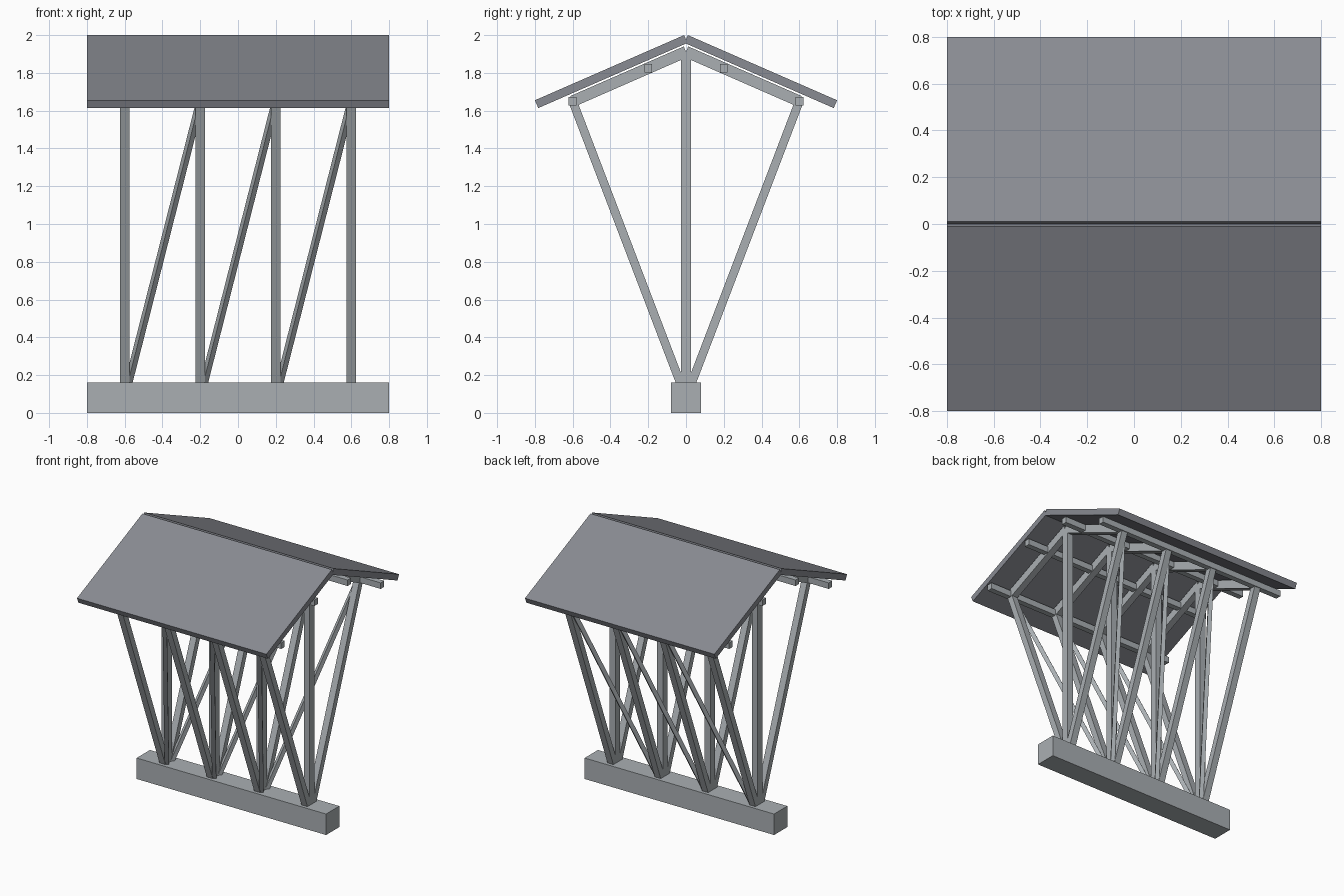
import bpy
from mathutils import Vector, Matrix

cube = bpy.data.objects.get("Cube")
if cube:
    bpy.data.objects.remove(cube, do_unlink=True)


def make_material(name, rgb):
    mat = bpy.data.materials.new(name)
    mat.use_nodes = True
    color = (*rgb, 1.0)
    mat.diffuse_color = color
    bsdf = next(n for n in mat.node_tree.nodes if n.type == 'BSDF_PRINCIPLED')
    bsdf.inputs["Base Color"].default_value = color
    return mat


FRAME = make_material("light grey", (0.40, 0.43, 0.45))
ROOF = make_material("slate grey", (0.25, 0.26, 0.29))


def beam(name, start, end, width, depth, mat):
    """Square-cut bar from start to end; its width axis stays horizontal."""
    start, end = Vector(start), Vector(end)
    along = (end - start).normalized()
    side = along.cross(Vector((0, 0, 1)))
    side = side.normalized() if side.length > 1e-4 else Vector((1, 0, 0))
    up = along.cross(side)
    rot = Matrix((side, up, along)).transposed().to_4x4()
    bpy.ops.mesh.primitive_cube_add(size=1)
    obj = bpy.context.object
    obj.name = name
    size = Matrix.Diagonal((width, depth, (end - start).length, 1))
    obj.data.transform(rot @ size)
    if obj.data.polygons and rot.determinant() < 0:
        obj.data.flip_normals()
    obj.location = (start + end) / 2
    obj.data.materials.append(mat)
    return obj


HALF = 0.8                            # half length of base and roof
FOOT_Z, EAVE_Y, EAVE_Z = 0.08, 0.6, 1.65
SLOPE = 0.4375


def rafter_z(y):
    return EAVE_Z + (EAVE_Y - y) * SLOPE


# Base sill
beam("base", (-HALF, 0, FOOT_Z), (HALF, 0, FOOT_Z), 0.16, 0.16, FRAME)

stations = [-0.6, -0.2, 0.2, 0.6]
for x in stations:
    beam("centre_post", (x, 0, FOOT_Z), (x, 0, rafter_z(0)), 0.05, 0.055, FRAME)

for label, s in (("front", -1), ("back", 1)):
    # Leaning struts and rafters of each frame
    for x in stations:
        eave = (x, s * EAVE_Y, EAVE_Z)
        beam(label + "_strut", (x, 0, FOOT_Z), eave, 0.05, 0.045, FRAME)
        beam(label + "_rafter", eave, (x, 0, rafter_z(0)), 0.05, 0.06, FRAME)
    # Diagonal braces between neighbouring frames
    for x0, x1 in zip(stations, stations[1:]):
        beam(label + "_brace", (x0, 0, FOOT_Z), (x1, s * EAVE_Y, EAVE_Z),
             0.03, 0.03, FRAME)
    # Purlins along the roof
    for y in (EAVE_Y, 0.2):
        z = rafter_z(y)
        beam(label + "_purlin", (-HALF, s * y, z), (HALF, s * y, z),
             0.042, 0.046, FRAME)
    # Roof slab, set below its top surface line
    inset = Vector((0, -s * 0.4, -0.917)) * 0.0225
    ridge = Vector((0, s * 0.01, 2.0)) + inset
    edge = Vector((0, s * HALF, 1.655)) + inset
    beam(label + "_roof_panel", ridge, edge, 2 * HALF, 0.045, ROOF)
